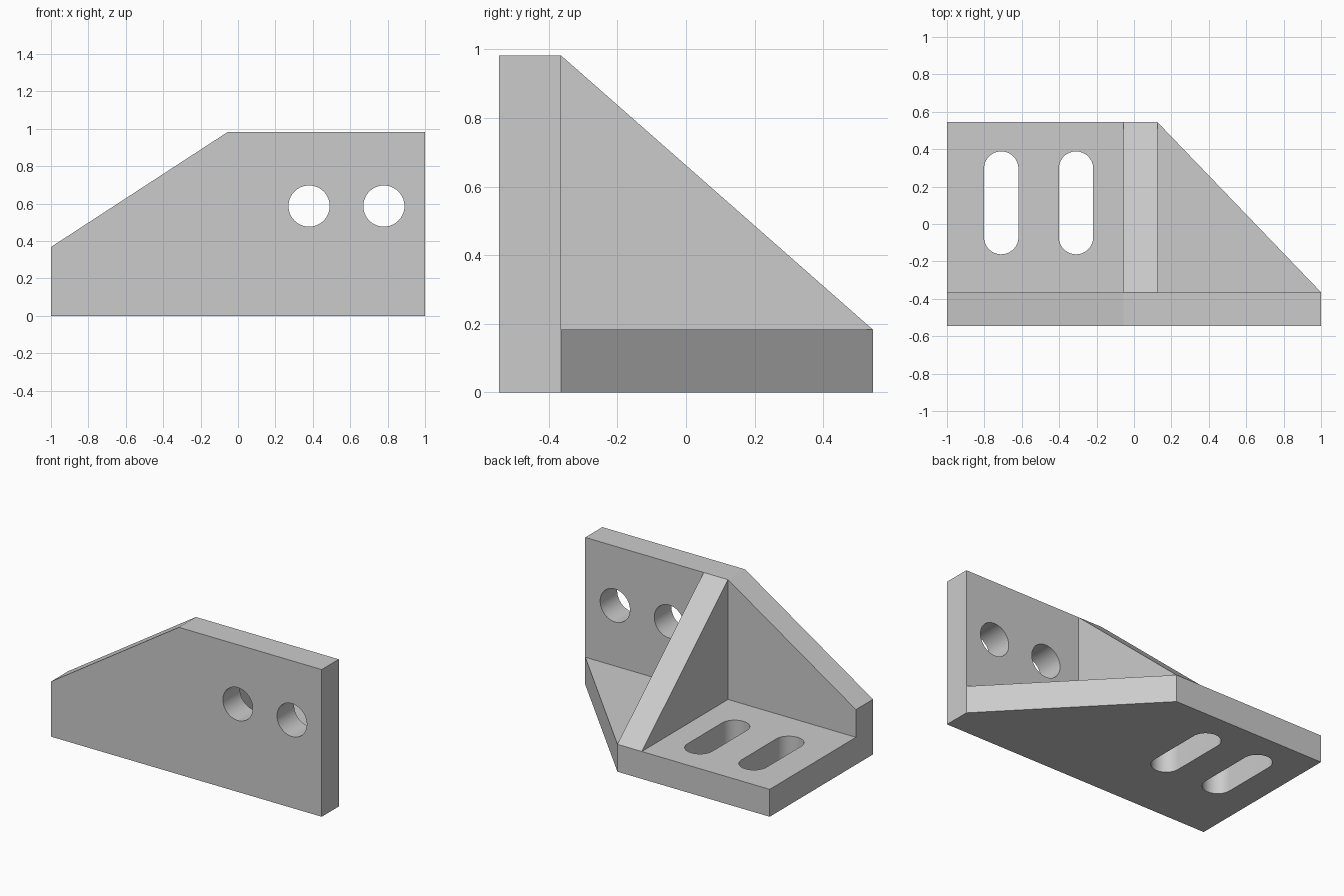
import bpy
import bmesh
from math import cos, sin, pi
from mathutils import Vector

if "Cube" in bpy.data.objects:
    bpy.data.objects.remove(bpy.data.objects["Cube"], do_unlink=True)

# Overall dimensions
FRONT, INNER, BACK = -0.545, -0.365, 0.545
HEIGHT, BASE = 0.983, 0.183
RIB_LEFT, RIB_RIGHT = -0.055, 0.125

grey = bpy.data.materials.new("plain_grey")
grey.use_nodes = True
colour = (0.6, 0.6, 0.6, 1)
grey.diffuse_color = colour
grey.node_tree.nodes["Principled BSDF"].inputs["Base Color"].default_value = colour


def prism(name, points, sweep):
    """Extrude a flat outline along a vector into a closed solid."""
    bm = bmesh.new()
    face = bm.faces.new([bm.verts.new(p) for p in points])
    grown = bmesh.ops.extrude_face_region(bm, geom=[face], use_keep_orig=True)
    moved = [v for v in grown["geom"] if isinstance(v, bmesh.types.BMVert)]
    bmesh.ops.translate(bm, verts=moved, vec=Vector(sweep))
    bmesh.ops.recalc_face_normals(bm, faces=bm.faces)
    mesh = bpy.data.meshes.new(name)
    bm.to_mesh(mesh)
    bm.free()
    mesh.materials.append(grey)
    obj = bpy.data.objects.new(name, mesh)
    bpy.context.collection.objects.link(obj)
    return obj


def slot_outline(x, centre, radius, reach=0, steps=32):
    """Round outline, stretched into a slot when reach is above zero."""
    ends = ((0, reach), (pi, -reach))
    return [(x + radius * cos(start + pi * i / steps),
             centre + shift + radius * sin(start + pi * i / steps))
            for start, shift in ends
            for i in range(steps + (1 if reach else 0))]


def cut(target, cutter):
    cutter.hide_render = True
    mod = target.modifiers.new("opening", "BOOLEAN")
    mod.operation = "DIFFERENCE"
    mod.solver = "EXACT"
    mod.object = cutter
    bpy.ops.object.select_all(action="DESELECT")
    bpy.context.view_layer.objects.active = target
    target.select_set(True)
    bpy.ops.object.modifier_apply(modifier=mod.name)
    bpy.data.objects.remove(cutter, do_unlink=True)


# Upright plate with one sloping shoulder
outline = [(-1, 0), (1, 0), (1, HEIGHT), (RIB_LEFT, HEIGHT), (-1, 0.368)]
upright = prism("upright_plate", [(x, FRONT, z) for x, z in outline],
                (0, INNER - FRONT, 0))

# Base plate with one clipped corner
outline = [(-1, INNER), (1, INNER), (RIB_RIGHT, BACK), (-1, BACK)]
base = prism("base_plate", [(x, y, 0) for x, y in outline], (0, 0, BASE))

# Triangular stiffening rib
outline = [(INNER, BASE), (BACK, BASE), (INNER, HEIGHT)]
prism("stiffening_rib", [(RIB_LEFT, y, z) for y, z in outline],
      (RIB_RIGHT - RIB_LEFT, 0, 0))

# Round bolt holes through the upright
for x in (0.38, 0.78):
    ring = slot_outline(x, 0.587, 0.11)
    cut(upright, prism("hole_cutter", [(a, -0.7, b) for a, b in ring], (0, 0.5, 0)))

# Long adjustment slots through the base
for x in (-0.71, -0.31):
    ring = slot_outline(x, 0.113, 0.092, 0.183)
    cut(base, prism("slot_cutter", [(a, b, -0.2) for a, b in ring], (0, 0, 0.6)))

# Smooth the bores while keeping the plate edges crisp
for obj in (upright, base):
    bpy.ops.object.select_all(action="DESELECT")
    bpy.context.view_layer.objects.active = obj
    obj.select_set(True)
    bpy.ops.object.shade_smooth_by_angle(angle=pi / 6)
